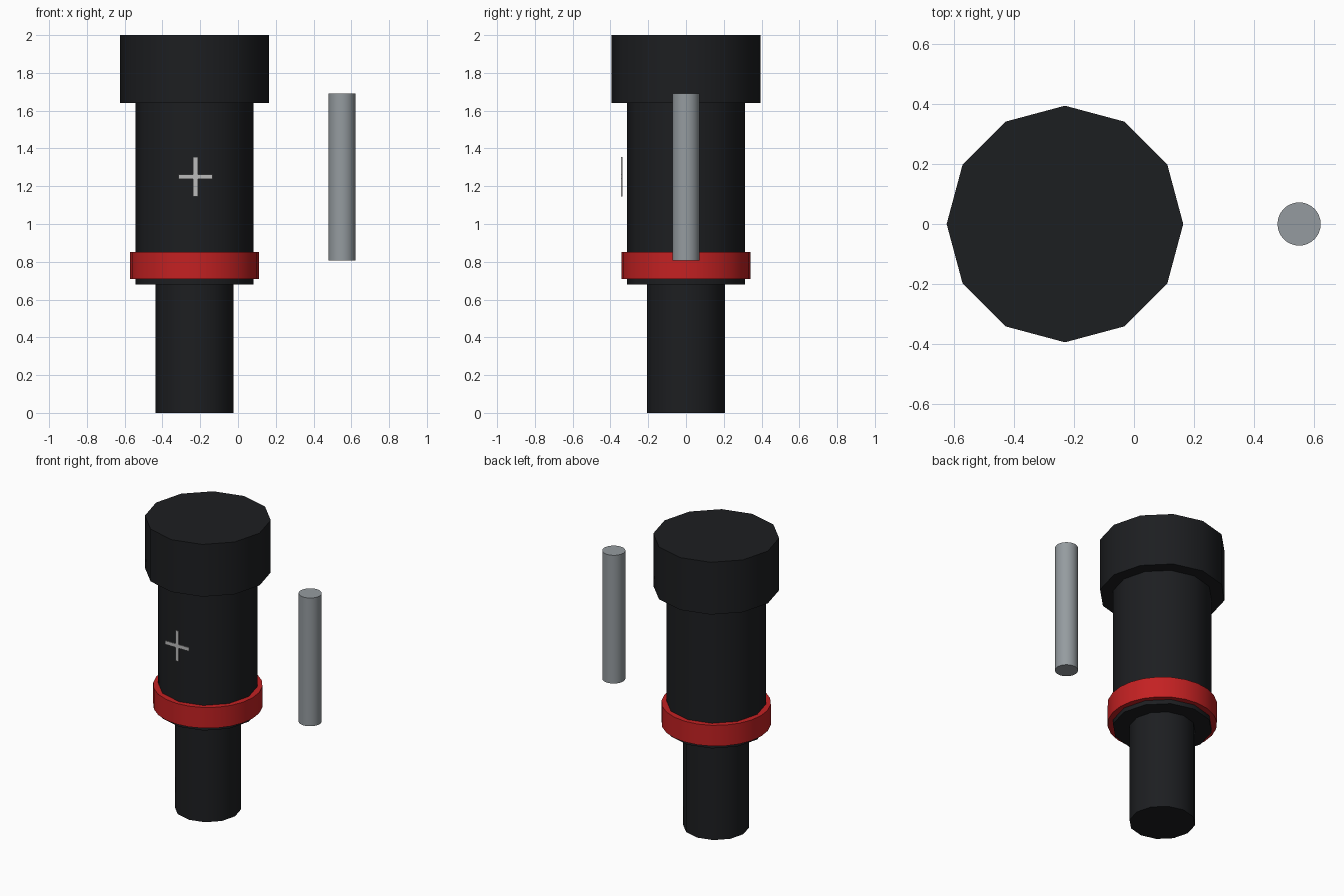
import bpy, bmesh, math

if "Cube" in bpy.data.objects:
    bpy.data.objects.remove(bpy.data.objects["Cube"])

AXIS_X = -0.23  # centre line of the main body


def material(name, rgb):
    m = bpy.data.materials.new(name)
    m.diffuse_color = (*rgb, 1)
    m.use_nodes = True
    m.node_tree.nodes["Principled BSDF"].inputs["Base Color"].default_value = m.diffuse_color
    return m


black = material("black_plastic", (0.012, 0.013, 0.015))
red = material("red_band", (0.55, 0.015, 0.016))
steel = material("grey_metal", (0.30, 0.33, 0.35))
pale = material("pale_mark", (0.5, 0.5, 0.5))


def finish(bm, name, mat, location, smooth=True):
    bmesh.ops.recalc_face_normals(bm, faces=bm.faces)
    mesh = bpy.data.meshes.new(name)
    bm.to_mesh(mesh)
    bm.free()
    mesh.materials.append(mat)
    ob = bpy.data.objects.new(name, mesh)
    ob.location = location
    bpy.context.collection.objects.link(ob)
    if smooth:
        bpy.ops.object.select_all(action='DESELECT')
        ob.select_set(True)
        bpy.context.view_layer.objects.active = ob
        bpy.ops.object.shade_smooth_by_angle(angle=math.radians(40))
    return ob


def turned(name, profile, sides, mat, x, closed=False):
    """Revolve (radius, z) points; close the profile or cap both ends."""
    bm = bmesh.new()
    rings = [[bm.verts.new((r * math.cos(math.tau * i / sides),
                            r * math.sin(math.tau * i / sides), z))
              for i in range(sides)] for r, z in profile]
    pairs = list(zip(rings, rings[1:]))
    if closed:
        pairs.append((rings[-1], rings[0]))
    else:
        bm.faces.new(rings[0])
        bm.faces.new(rings[-1])
    for a, b in pairs:
        for i in range(sides):
            j = (i + 1) % sides
            bm.faces.new((a[i], a[j], b[j], b[i]))
    return finish(bm, name, mat, (x, 0, 0))


# Stepped body: lower stem, barrel and head
turned("stepped_body",
       [(0.207, 0), (0.207, 0.68), (0.312, 0.68), (0.312, 1.64),
        (0.394, 1.64), (0.394, 2.0)], 12, black, AXIS_X)

# Red collar around the barrel
turned("red_collar",
       [(0.295, 0.71), (0.342, 0.71), (0.342, 0.853), (0.295, 0.853)],
       24, red, AXIS_X, closed=True)

# Separate rod beside the body
turned("side_rod", [(0.072, 0.807), (0.072, 1.69)], 32, steel, 0.55)

# Thin plus-shaped mark in front of the barrel
L, H, t = 0.09, 0.105, 0.0125
outline = [(-t, -H), (t, -H), (t, -t), (L, -t), (L, t), (t, t),
           (t, H), (-t, H), (-t, t), (-L, t), (-L, -t), (-t, -t)]
bm = bmesh.new()
face = bm.faces.new([bm.verts.new((x, -0.003, z)) for x, z in outline])
extruded = bmesh.ops.extrude_face_region(bm, geom=[face], use_keep_orig=True)
bmesh.ops.translate(bm, vec=(0, 0.006, 0),
                    verts=[v for v in extruded["geom"]
                           if isinstance(v, bmesh.types.BMVert)])
finish(bm, "plus_mark", pale, (-0.225, -0.34, 1.25), smooth=False)
